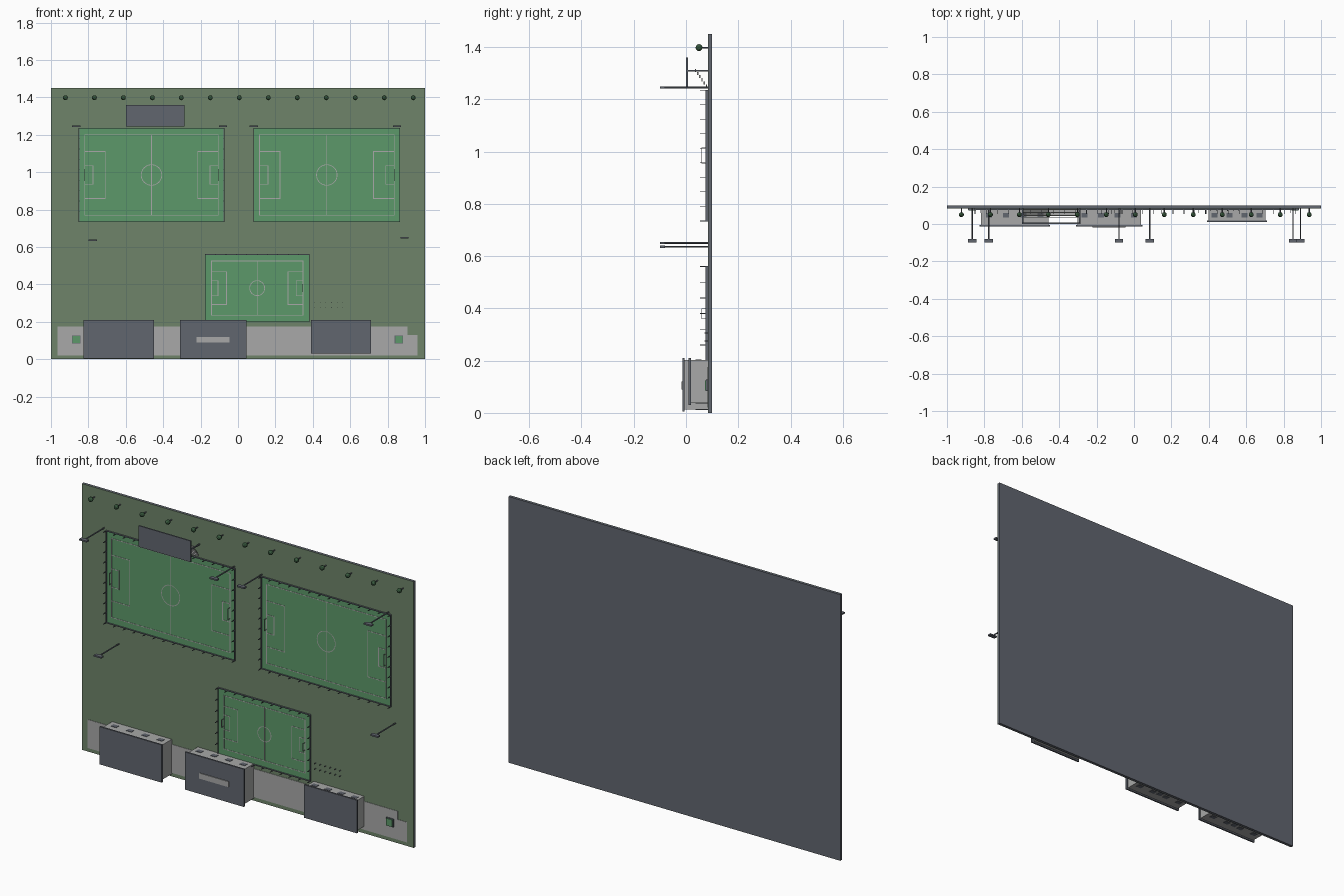
import bpy, bmesh, math
from mathutils import Matrix, Vector

if "Cube" in bpy.data.objects:
    bpy.data.objects.remove(bpy.data.objects["Cube"])


def material(name, r, g, b):
    lin = [((c / 255 + 0.055) / 1.055) ** 2.4 for c in (r, g, b)]
    m = bpy.data.materials.new(name)
    m.diffuse_color = (*lin, 1)
    m.use_nodes = True
    m.node_tree.nodes["Principled BSDF"].inputs["Base Color"].default_value = m.diffuse_color
    return m


DARK = material("slate grey", 97, 102, 111)
GROUND = material("muted green", 110, 132, 106)
TURF = material("turf green", 92, 152, 106)
LIGHT = material("light grey", 168, 169, 168)
LEAF = material("leaf green", 58, 92, 64)
G = 0.084  # y of the ground surface; parts rise towards -y


def add_box(bm, x0, x1, y0, y1, z0, z1):
    c = Vector(((x0 + x1) / 2, (y0 + y1) / 2, (z0 + z1) / 2))
    s = Matrix.Diagonal((x1 - x0, y1 - y0, z1 - z0, 1))
    bmesh.ops.create_cube(bm, size=1, matrix=Matrix.Translation(c) @ s)


def finish(name, bm, mat):
    me = bpy.data.meshes.new(name)
    bm.to_mesh(me)
    bm.free()
    me.materials.append(mat)
    ob = bpy.data.objects.new(name, me)
    bpy.context.collection.objects.link(ob)
    return ob


def boxes(name, mat, items):
    bm = bmesh.new()
    for b in items:
        add_box(bm, *b)
    return finish(name, bm, mat)


def rod(bm, x, z, y0, y1, r, n=8):
    m = Matrix.Translation((x, (y0 + y1) / 2, z)) @ Matrix.Rotation(math.pi / 2, 4, 'X')
    bmesh.ops.create_cone(bm, cap_ends=True, segments=n, radius1=r, radius2=r,
                          depth=y1 - y0, matrix=m)


# Base board and ground
boxes("base_board", DARK, [(-1, 1, G + 0.002, 0.1, 0, 1.45)])
boxes("grass_ground", GROUND, [(-1, 1, G, G + 0.002, 0, 1.45)])
boxes("pavement", LIGHT, [(-0.965, 0.905, G - 0.002, G, 0.02, 0.175),
                          (0.905, 0.96, G - 0.002, G, 0.02, 0.13)])


# Sports pitches with markings, goals and fences
def pitch(name, x0, x1, z0, z1, mx, mz, circle, pen, pen_h, box, box_h, goal_h, nx, nz):
    boxes(name + "_turf", TURF, [(x0, x1, G - 0.002, G, z0, z1)])
    cx, cz = (x0 + x1) / 2, (z0 + z1) / 2
    a, b, c, d = x0 + mx, x1 - mx, z0 + mz, z1 - mz
    w, ya, yb = 0.002, G - 0.0032, G - 0.0015
    bm = bmesh.new()

    def hline(xa, xb, z):
        add_box(bm, min(xa, xb) - w, max(xa, xb) + w, ya, yb, z - w, z + w)

    def vline(x, za, zb):
        add_box(bm, x - w, x + w, ya, yb, za, zb)

    for z in (c, d):
        hline(a, b, z)
    for x in (a, cx, b):
        vline(x, c, d)
    for e, s in ((a, 1), (b, -1)):
        for depth, h in ((pen, pen_h), (box, box_h)):
            vline(e + s * depth, cz - h, cz + h)
            hline(e, e + s * depth, cz - h)
            hline(e, e + s * depth, cz + h)
    n = 40
    ring = []
    for i in range(n):
        t = 2 * math.pi * i / n
        ring.append([bm.verts.new((cx + r * math.cos(t), ya, cz + r * math.sin(t)))
                     for r in (circle - w, circle + w)])
    for i in range(n):
        p, q = ring[i], ring[(i + 1) % n]
        bm.faces.new((p[0], p[1], q[1], q[0]))
    finish(name + "_lines", bm, LIGHT)

    # goals
    parts = []
    for e in (a, b):
        for z in (cz - goal_h, cz + goal_h):
            parts.append((e - w / 2, e + w / 2, G - 0.022, G, z - w / 2, z + w / 2))
        parts.append((e - w / 2, e + w / 2, G - 0.024, G - 0.022, cz - goal_h, cz + goal_h))
    boxes(name + "_goals", LIGHT, parts)

    # fence: low rail and tall posts
    f, t = 0.0015, 0.009
    parts = [(x - f, x + f, G - t, G, z0, z1) for x in (x0, x1)]
    parts += [(x0, x1, G - t, G, z - f, z + f) for z in (z0, z1)]
    for i in range(nx + 1):
        x = x0 + (x1 - x0) * i / nx
        parts += [(x - f, x + f, G - 0.031, G, z - f, z + f) for z in (z0, z1)]
    for i in range(1, nz):
        z = z0 + (z1 - z0) * i / nz
        parts += [(x - f, x + f, G - 0.031, G, z - f, z + f) for x in (x0, x1)]
    boxes(name + "_fence", DARK, parts)


pitch("left_pitch", -0.85, -0.075, 0.735, 1.235, 0.03, 0.035, 0.055,
      0.11, 0.125, 0.045, 0.05, 0.03, 13, 9)
pitch("right_pitch", 0.085, 0.865, 0.735, 1.235, 0.03, 0.035, 0.055,
      0.11, 0.125, 0.045, 0.05, 0.03, 13, 9)
pitch("small_pitch", -0.175, 0.38, 0.2, 0.56, 0.033, 0.035, 0.04,
      0.08, 0.088, 0.035, 0.04, 0.02, 10, 6)

# Floodlights
bm = bmesh.new()
for x, z in ((-0.865, 1.245), (-0.08, 1.245), (0.085, 1.245), (0.85, 1.245),
             (-0.777, 0.636), (0.89, 0.65)):
    rod(bm, x, z, -0.085, G, 0.0035)
    add_box(bm, x - 0.0225, x + 0.0225, -0.1, -0.08, z - 0.004, z + 0.004)
finish("floodlights", bm, DARK)

# Row of trees
trunks, crowns = bmesh.new(), bmesh.new()
for i in range(13):
    x = -0.923 + 0.155 * i
    rod(trunks, x, 1.398, 0.05, G, 0.003)
    bmesh.ops.create_icosphere(crowns, subdivisions=2, radius=0.0135,
                               matrix=Matrix.Translation((x, 0.05, 1.398)))
finish("tree_trunks", trunks, DARK)
finish("tree_crowns", crowns, LEAF)

# Grandstand: roof, end columns, stepped benches
boxes("stand_roof", DARK, [(-0.6, -0.285, 0.0, 0.007, 1.245, 1.36)])
boxes("stand_columns", DARK, [(x - 0.003, x + 0.003, 0.005, G, 1.307, 1.313)
                              for x in (-0.595, -0.29)])
boxes("stand_benches", LIGHT,
      [(-0.59, -0.295, 0.076 - 0.0085 * i, 0.081 - 0.0085 * i,
        1.245 + 0.012 * i, 1.257 + 0.012 * i) for i in range(6)])


# Buildings: walls, overhanging roof, window plates
def building(name, x0, x1, z0, z1, top, spacing):
    e = 0.008
    boxes(name + "_walls", LIGHT, [(x0 + e, x1 - e, top + 0.008, G, z0 + e, z1 - e)])
    boxes(name + "_roof", DARK, [(x0, x1, top, top + 0.009, z0, z1)])
    cx = (x0 + x1) / 2
    parts = []
    for i in range(4):
        x = cx + (i - 1.5) * spacing
        for z in (z0 + e, z1 - e):
            parts.append((x - 0.016, x + 0.016, 0.036, 0.06, z - 0.002, z + 0.002))
    # door on the street side
    parts.append((cx - 0.015, cx + 0.015, 0.04, G, z0 + e - 0.002, z0 + e))
    boxes(name + "_windows", DARK, parts)


building("left_building", -0.825, -0.45, 0.005, 0.21, -0.014, 0.092)
building("middle_building", -0.31, 0.045, 0.005, 0.21, -0.014, 0.088)
building("right_building", 0.39, 0.71, 0.03, 0.21, 0.01, 0.08)
boxes("roof_panel", LIGHT, [(-0.222, -0.045, -0.018, -0.013, 0.09, 0.12)])

# Planters on the pavement
for name, x in (("left_planter", -0.865), ("right_planter", 0.86)):
    boxes(name + "_edge", DARK, [(x - 0.022, x + 0.022, 0.076, G, 0.083, 0.127)])
    boxes(name + "_hedge", TURF, [(x - 0.019, x + 0.019, 0.072, G, 0.086, 0.124)])

# Small bollards beside the small pitch
bm = bmesh.new()
for i in range(6):
    for z in (0.275, 0.305):
        rod(bm, 0.41 + 0.03 * i, z, 0.07, G, 0.002, 6)
finish("bollards", bm, DARK)
